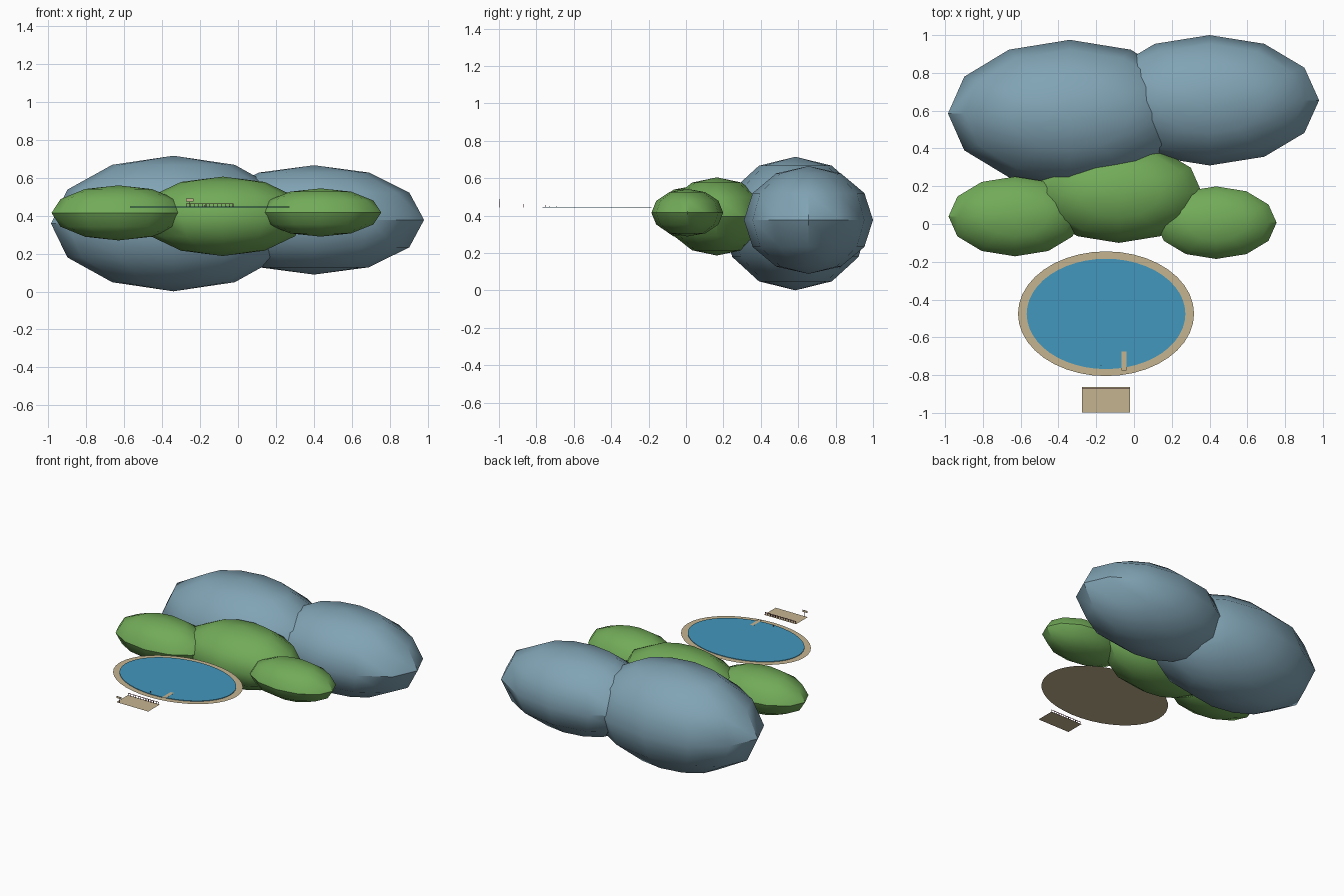
import bpy
from math import radians

cube = bpy.data.objects.get("Cube")
if cube:
    bpy.data.objects.remove(cube, do_unlink=True)


def material(name, rgb):
    m = bpy.data.materials.new(name)
    m.use_nodes = True
    colour = (*rgb, 1)
    m.diffuse_color = colour
    m.node_tree.nodes["Principled BSDF"].inputs["Base Color"].default_value = colour
    return m


blue_grey = material("blue grey", (0.22, 0.37, 0.46))
green = material("leaf green", (0.17, 0.41, 0.10))
water_blue = material("water blue", (0.055, 0.31, 0.51))
sand = material("sand", (0.56, 0.46, 0.28))
plum = material("plum", (0.20, 0.05, 0.10))


def finish(name, mat):
    ob = bpy.context.object
    ob.name = name
    ob.data.materials.append(mat)
    bpy.ops.object.transform_apply(location=False, rotation=False, scale=True)
    return ob


def mound(name, centre, radii, mat):
    bpy.ops.mesh.primitive_uv_sphere_add(segments=12, ring_count=6, radius=1, location=centre)
    bpy.context.object.scale = radii
    finish(name, mat)
    bpy.ops.object.shade_smooth_by_angle(angle=radians(38))


def box(name, centre, size, mat):
    bpy.ops.mesh.primitive_cube_add(size=1, location=centre)
    bpy.context.object.scale = size
    return finish(name, mat)


def sheet(name, centre, size, mat):
    bpy.ops.mesh.primitive_plane_add(size=1, location=centre)
    bpy.context.object.scale = (*size, 1)
    return finish(name, mat)


# Far hills
mound("left_far_hill", (-0.34, 0.585, 0.358), (0.645, 0.39, 0.357), blue_grey)
mound("right_far_hill", (0.40, 0.655, 0.377), (0.58, 0.345, 0.288), blue_grey)

# Near hills
mound("left_near_hill", (-0.63, 0.04, 0.414), (0.352, 0.211, 0.145), green)
mound("middle_near_hill", (-0.08, 0.165, 0.396), (0.44, 0.265, 0.209), green)
mound("right_near_hill", (0.435, 0.007, 0.416), (0.32, 0.192, 0.127), green)

# Lake with a sandy shore
bpy.ops.mesh.primitive_circle_add(vertices=40, radius=1, fill_type='NGON', location=(-0.148, -0.475, 0.442))
bpy.context.object.scale = (0.466, 0.33, 1)
finish("shore", sand)
bpy.ops.mesh.primitive_cylinder_add(vertices=48, radius=1, depth=1, location=(-0.148, -0.476, 0.445))
bpy.context.object.scale = (0.42, 0.292, 0.004)
finish("water", water_blue)

# Pier on short piles
sheet("pier", (-0.053, -0.725, 0.451), (0.026, 0.1), sand)
for y in (-0.69, -0.73):
    for x in (-0.062, -0.044):
        box("pier_pile", (x, y, 0.447), (0.003, 0.003, 0.007), sand)
box("mooring_post", (-0.175, -0.75, 0.451), (0.004, 0.004, 0.01), plum)

# Viewing deck, railing and sign
DECK_Z = 0.445
sheet("deck", (-0.148, -0.931, DECK_Z), (0.256, 0.134), sand)
box("rail", (-0.148, -0.87, DECK_Z + 0.017), (0.25, 0.002, 0.003), plum)
for i in range(13):
    x = -0.27 + i * 0.0203
    box("rail_post", (x, -0.87, DECK_Z + 0.009), (0.003, 0.003, 0.018), plum)
box("sign_post", (-0.255, -0.996, DECK_Z + 0.015), (0.003, 0.003, 0.03), plum)
box("sign_panel", (-0.255, -0.996, DECK_Z + 0.037), (0.04, 0.003, 0.014), sand)
